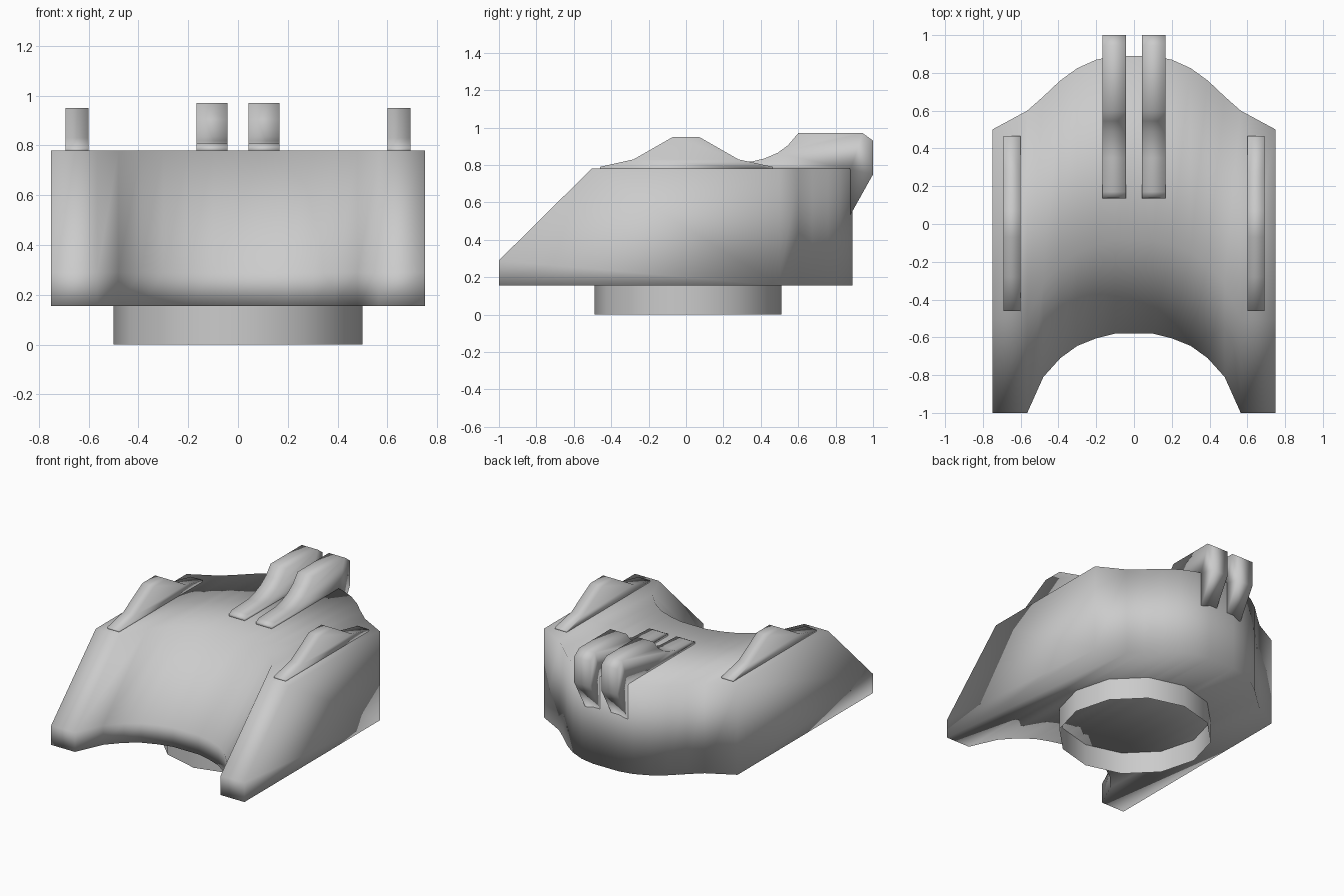
import bpy, bmesh, math

if "Cube" in bpy.data.objects:
    bpy.data.objects.remove(bpy.data.objects["Cube"])


def finish(name, bm, angle=None):
    bmesh.ops.recalc_face_normals(bm, faces=bm.faces[:])
    mesh = bpy.data.meshes.new(name)
    bm.to_mesh(mesh)
    bm.free()
    obj = bpy.data.objects.new(name, mesh)
    bpy.context.collection.objects.link(obj)
    bpy.ops.object.select_all(action='DESELECT')
    obj.select_set(True)
    bpy.context.view_layer.objects.active = obj
    if angle:
        bpy.ops.object.shade_smooth_by_angle(angle=math.radians(angle))
    else:
        bpy.ops.object.shade_smooth()
    return obj


def loft(name, sections):
    """Join matching closed sections and cap both ends."""
    bm = bmesh.new()
    rings = [[bm.verts.new(p) for p in s] for s in sections]
    for a, b in zip(rings, rings[1:]):
        n = len(a)
        for i in range(n):
            j = (i + 1) % n
            bm.faces.new((a[i], a[j], b[j], b[i]))
    bm.faces.new(rings[0])
    bm.faces.new(rings[-1])
    return finish(name, bm)


def plate(name, profile, x0, x1):
    return loft(name, [[(x, y, z) for y, z in profile] for x in (x0, x1)])


# Body: side profile swept across x, with concave front and convex back
half = [(0.75, -1, 0.5), (0.565, -1, 0.6), (0.48, -0.81, 0.675),
        (0.39, -0.71, 0.76), (0.3, -0.645, 0.825), (0.2, -0.605, 0.87),
        (0.1, -0.58, 0.89)]
columns = [(-x, f, b) for x, f, b in half] + half[::-1]
loft("body", [[(x, f, 0.155), (x, f, 0.29), (x, f + 0.495, 0.78),
               (x, b, 0.78), (x, b, 0.155)] for x, f, b in columns])

# Open ring base
bm = bmesh.new()
bmesh.ops.create_cone(bm, cap_ends=False, segments=12,
                      radius1=0.5, radius2=0.5, depth=0.155)
bmesh.ops.translate(bm, verts=bm.verts[:], vec=(0, 0.01, 0.0775))
finish("base_ring", bm, 40)

# Side fins and rear hooks, mirrored left and right
fin = [(-0.46, 0.775), (-0.46, 0.79), (-0.28, 0.83), (-0.07, 0.95),
       (0.07, 0.95), (0.28, 0.83), (0.465, 0.79), (0.465, 0.775)]
hook = [(0.135, 0.775), (0.14, 0.795), (0.17, 0.81), (0.35, 0.818),
        (0.42, 0.835), (0.49, 0.865), (0.545, 0.905), (0.6, 0.97),
        (0.945, 0.97), (1.0, 0.93), (1.0, 0.75), (0.88, 0.535),
        (0.88, 0.775)]
for side, s in (("left", -1), ("right", 1)):
    plate("side_fin_" + side, fin, s * 0.6, s * 0.692)
    plate("rear_hook_" + side, hook, s * 0.043, s * 0.167)
